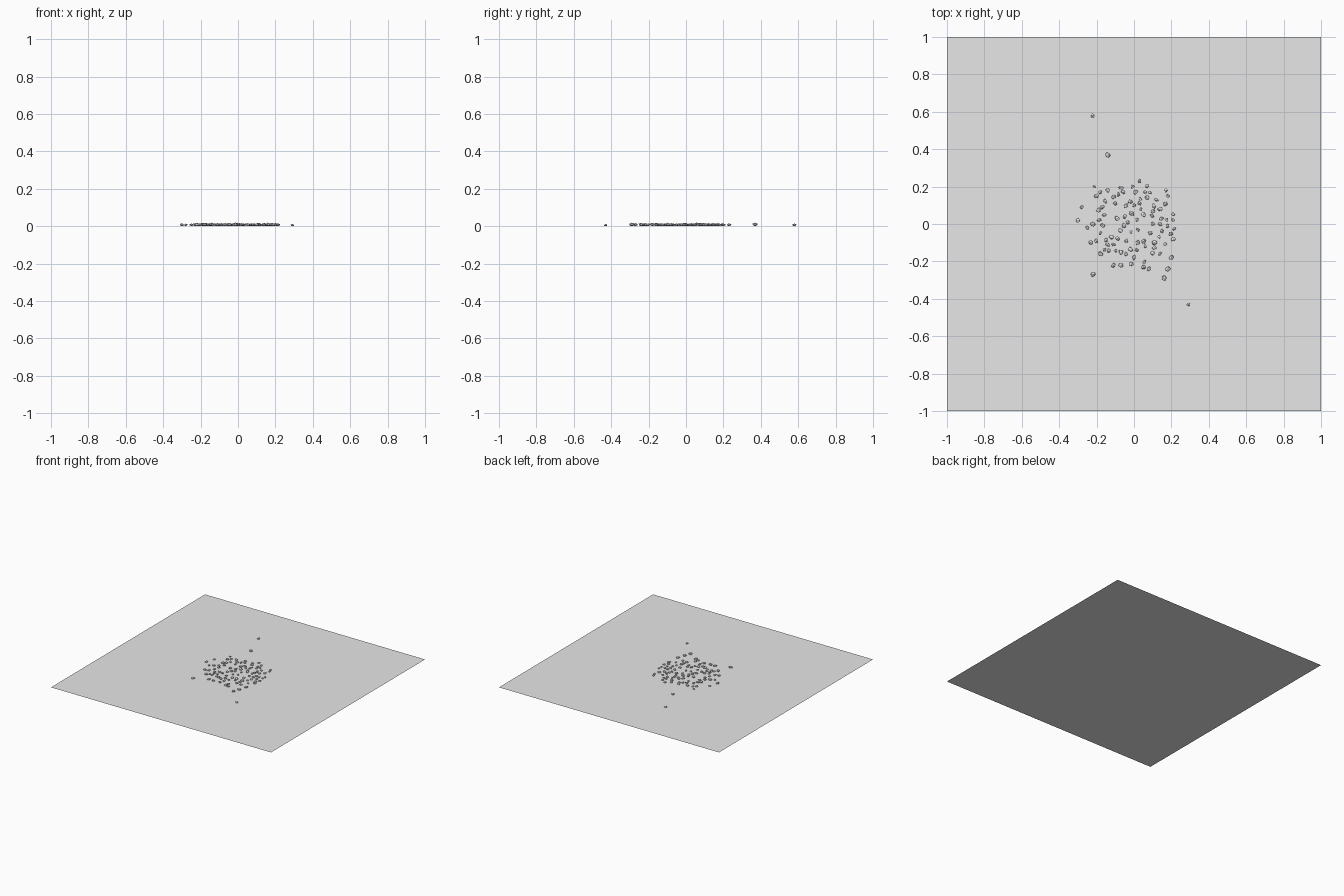
import bpy
import bmesh
import math
import random
from mathutils import Vector

random.seed(11)

cube = bpy.data.objects.get("Cube")
if cube:
    bpy.data.objects.remove(cube, do_unlink=True)


def make_material(name, value):
    material = bpy.data.materials.new(name)
    colour = (value, value, value, 1.0)
    material.use_nodes = True
    material.diffuse_color = colour
    for node in material.node_tree.nodes:
        if node.type == "BSDF_PRINCIPLED":
            node.inputs["Base Color"].default_value = colour
    return material


def finish_mesh(bm, name, material):
    mesh = bpy.data.meshes.new(name)
    bm.to_mesh(mesh)
    bm.free()
    mesh.materials.append(material)
    return mesh


def add_object(name, mesh):
    obj = bpy.data.objects.new(name, mesh)
    bpy.context.scene.collection.objects.link(obj)
    return obj


def make_pebble_mesh(name, material):
    """Chipped, slightly flattened stone of unit radius resting on its base."""
    bm = bmesh.new()
    bmesh.ops.create_icosphere(bm, subdivisions=1, radius=1.0)
    for vert in bm.verts:
        vert.co *= random.uniform(0.8, 1.15)
    stretch = Vector((random.uniform(0.95, 1.2), random.uniform(0.75, 0.95), 0.6))
    bmesh.ops.scale(bm, vec=stretch, verts=bm.verts)
    lowest = min(vert.co.z for vert in bm.verts)
    bmesh.ops.translate(bm, vec=(0, 0, -lowest), verts=bm.verts)
    return finish_mesh(bm, name, material)


grey = make_material("plain grey", 0.8)

# Ground sheet
bm = bmesh.new()
bmesh.ops.create_grid(bm, x_segments=1, y_segments=1, size=1.0)
add_object("ground", finish_mesh(bm, "ground", grey))

# Main stones, in hundredths of a unit
places = [
    (-22, 58), (-14, 37), (29, -43), (-22, -27), (16, -29), (3, 23),
    (-30, 2), (-28, 9), (21, -8), (17, 18), (-21, 20), (-14, 18),
    (18, -24), (8, -24), (20, -18), (-23, -10), (-25, -2), (18, 15),
    (6, 17), (-18, 17), (-20, 15), (5, -23), (-7, -22), (-11, -22),
    (-18, -16), (0, -18), (-2, 12), (7, 14), (-17, 9), (14, 0),
    (18, -1), (11, -10), (14, -16), (-12, -7), (-10, 11), (-14, -11),
    (-18, -5), (-20, -9), (-9, 3), (-5, 4), (2, -3), (5, 5),
    (0, 10), (14, 8), (6, -12), (-7, -15), (-4, -9), (2, -10),
    (-22, 0), (3, 11),
]
stones = [Vector((x, y)) / 100 for x, y in places]

# Loose filler stones between them, kept from overlapping
while len(stones) < 102:
    angle = random.uniform(0, math.tau)
    reach = 0.22 * math.sqrt(random.random())
    spot = Vector((math.cos(angle), math.sin(angle))) * reach
    if all((spot - other).length > 0.024 for other in stones):
        stones.append(spot)

# Pebbles share a handful of meshes, each turned and sized differently
variants = [make_pebble_mesh("pebble shape", grey) for _ in range(6)]
for spot in stones:
    pebble = add_object("pebble", random.choice(variants))
    pebble.location = (spot.x, spot.y, 0)
    pebble.rotation_euler.z = random.uniform(0, math.tau)
    size = random.uniform(0.010, 0.015)
    pebble.scale = (size, size, size)
